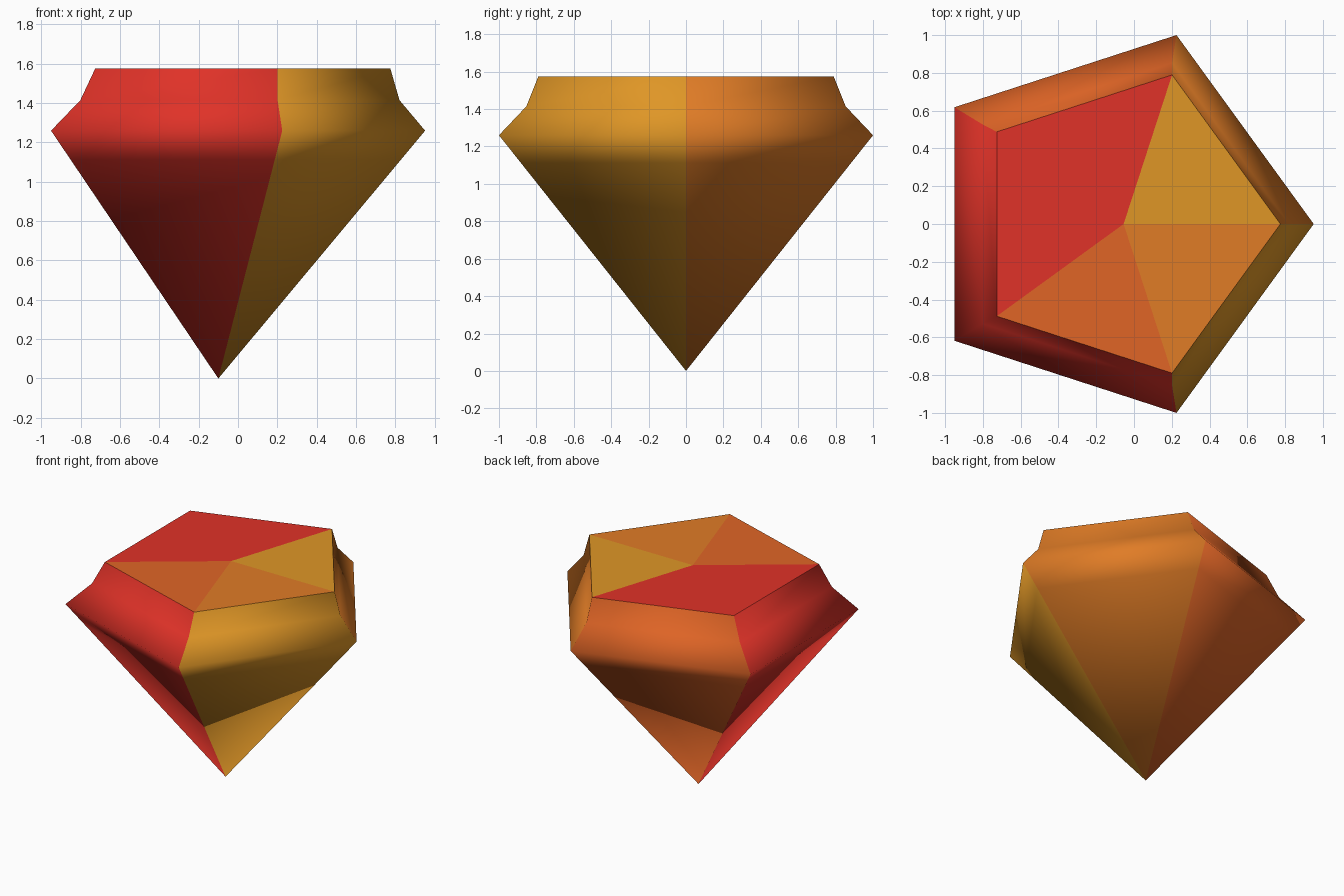
import bpy, bmesh, math

if "Cube" in bpy.data.objects:
    bpy.data.objects.remove(bpy.data.objects["Cube"])

SIDES = 5
# rings from low to high: (radius, centre x, z)
TIP = (-0.10, 0.0, 0.0)
RINGS = [
    (0.928, -0.10, 1.112),   # support ring just under the girdle
    (1.0515, -0.10, 1.26),   # girdle, widest
    (0.897, -0.076, 1.415),  # crown step
    (0.830, -0.055, 1.575),  # table rim
]


def linear(c):
    c /= 255
    return c / 12.92 if c <= 0.04045 else ((c + 0.055) / 1.055) ** 2.4


def material(name, r, g, b):
    m = bpy.data.materials.new(name)
    m.diffuse_color = (linear(r), linear(g), linear(b), 1)
    m.use_nodes = True
    m.node_tree.nodes["Principled BSDF"].inputs["Base Color"].default_value = m.diffuse_color
    return m


mats = [material("amber", 223, 150, 38), material("orange", 224, 124, 38),
        material("burnt orange", 224, 101, 38), material("red", 224, 50, 40)]
AMBER, ORANGE, BURNT, RED = range(4)
side_colours = [ORANGE, BURNT, RED, RED, AMBER]
top_colours = side_colours[::-1]

bm = bmesh.new()
tip = bm.verts.new(TIP)
rings = []
for r, cx, z in RINGS:
    rings.append([bm.verts.new((cx + r * math.cos(math.tau * i / SIDES),
                                r * math.sin(math.tau * i / SIDES), z))
                  for i in range(SIDES)])
centre = bm.verts.new((RINGS[-1][1], 0, RINGS[-1][2]))

for i in range(SIDES):
    j = (i + 1) % SIDES
    # pavilion, girdle and crown facets of one sector
    facets = [bm.faces.new((tip, rings[0][j], rings[0][i]))]
    facets += [bm.faces.new((a[i], a[j], b[j], b[i])) for a, b in zip(rings, rings[1:])]
    for f in facets:
        f.smooth = True
        f.material_index = side_colours[i]
    # flat table wedge
    table = bm.faces.new((rings[-1][i], rings[-1][j], centre))
    table.smooth = True
    table.material_index = top_colours[i]
    bm.edges.get((rings[-1][i], rings[-1][j])).smooth = False  # crisp rim

bm.normal_update()
mesh = bpy.data.meshes.new("gem")
bm.to_mesh(mesh)
bm.free()
for m in mats:
    mesh.materials.append(m)
gem = bpy.data.objects.new("gem", mesh)
bpy.context.collection.objects.link(gem)
